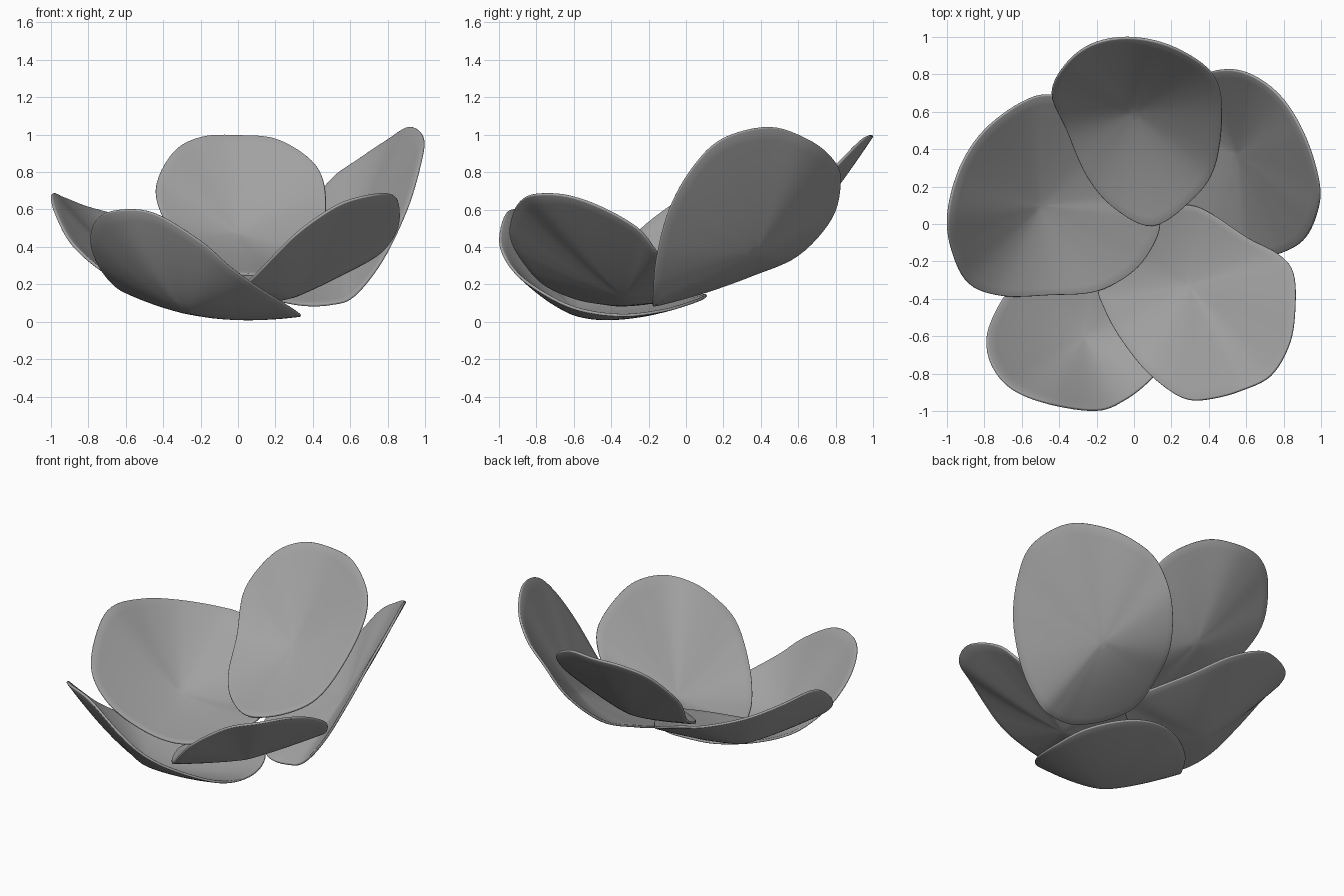
import bpy, bmesh
from mathutils import Vector, Matrix

if "Cube" in bpy.data.objects:
    bpy.data.objects.remove(bpy.data.objects["Cube"])

STEPS, RINGS, THICK = 6, 12, 0.016

# Mid grey shared by all petals
grey = bpy.data.materials.new("petal_grey")
grey.diffuse_color = (0.36, 0.36, 0.36, 1)
grey.use_nodes = True
grey.node_tree.nodes["Principled BSDF"].inputs["Base Color"].default_value = grey.diffuse_color


def closed_spline(points):
    """Smooth closed Catmull-Rom loop through the rim points."""
    p = [Vector(q) for q in points]
    n, out = len(p), []
    for i in range(n):
        a, b, c, d = p[i - 1], p[i], p[(i + 1) % n], p[(i + 2) % n]
        for s in range(STEPS):
            t = s / STEPS
            out.append(0.5 * (2 * b + (c - a) * t + (2 * a - 5 * b + 4 * c - d) * t ** 2
                              + (3 * b - a - 3 * c + d) * t ** 3))
    return out


def petal(name, centre, rim, bend=1.3):
    """Cupped petal: tilted plane plus a curved rise towards the rim."""
    c = Vector(centre)
    offs = [p - c for p in closed_spline(rim)]
    # average tilt of the petal by least squares
    xx = sum(o.x * o.x for o in offs)
    xy = sum(o.x * o.y for o in offs)
    yy = sum(o.y * o.y for o in offs)
    m = Matrix(((xx, xy), (xy, yy))).inverted()
    mean = sum(o.z for o in offs) / len(offs)
    g = m @ Vector((sum(o.x * (o.z - mean) for o in offs),
                    sum(o.y * (o.z - mean) for o in offs)))
    bm = bmesh.new()
    hub = bm.verts.new(c)
    rings = []
    for r in range(1, RINGS + 1):
        t = r / RINGS
        ring = []
        for o in offs:
            flat = g.x * o.x + g.y * o.y
            z = flat * t + (o.z - flat) * t ** bend
            ring.append(bm.verts.new(c + Vector((o.x * t, o.y * t, z))))
        rings.append(ring)
    n = len(offs)
    for i in range(n):
        j = (i + 1) % n
        bm.faces.new((hub, rings[0][i], rings[0][j]))
        for a, b in zip(rings, rings[1:]):
            bm.faces.new((a[i], b[i], b[j], a[j]))
    bmesh.ops.recalc_face_normals(bm, faces=bm.faces)
    me = bpy.data.meshes.new(name)
    bm.to_mesh(me)
    bm.free()
    me.materials.append(grey)
    ob = bpy.data.objects.new(name, me)
    bpy.context.collection.objects.link(ob)
    # thin shell with a softened rim
    sol = ob.modifiers.new("thickness", 'SOLIDIFY')
    sol.thickness, sol.offset = THICK, 0
    bev = ob.modifiers.new("soft_rim", 'BEVEL')
    bev.width, bev.segments, bev.limit_method = 0.005, 2, 'ANGLE'
    bev.angle_limit = 1.0
    me.polygons.foreach_set("use_smooth", [True] * len(me.polygons))
    return ob


# Back petal, upright
petal("back_petal", (0, .6, .47), [
    (0, .995, .995), (-.2, .97, .985), (-.35, .87, .9), (-.44, .7, .7), (-.36, .5, .48),
    (-.25, .25, .34), (-.1, .08, .27), (.1, -.01, .25), (.3, .12, .28), (.43, .3, .38),
    (.47, .6, .63), (.42, .8, .83), (.22, .94, .97)])

# Right petal, the tallest
petal("right_petal", (.56, .37, .37), [
    (.5, .825, .76), (.65, .785, .87), (.8, .66, .97), (.92, .45, 1.04), (.99, .2, .98),
    (.97, .04, .83), (.9, -.09, .6), (.77, -.16, .33), (.62, -.175, .14), (.5, -.18, .095),
    (.35, -.16, .09), (.2, -.04, .12), (.11, .13, .17), (.13, .35, .25), (.21, .6, .36),
    (.35, .78, .56)])

# Left petal, broad and low
petal("left_petal", (-.5, .1, .21), [
    (-.44, .69, .53), (-.6, .65, .56), (-.8, .5, .61), (-.93, .3, .66), (-.995, .05, .68),
    (-.97, -.15, .57), (-.88, -.32, .41), (-.7, -.385, .26), (-.45, -.38, .15),
    (-.2, -.36, .12), (0, -.25, .15), (.11, -.1, .2), (.14, .03, .235), (.09, .2, .255),
    (-.08, .45, .34), (-.25, .62, .45)])

# Front right petal
petal("front_right_petal", (.3, -.33, .14), [
    (.3, .1, .2), (.42, .05, .22), (.6, -.07, .28), (.77, -.16, .38), (.85, -.26, .5),
    (.86, -.45, .61), (.83, -.64, .675), (.73, -.81, .68), (.57, -.89, .64),
    (.43, -.93, .56), (.3, -.94, .46), (.19, -.89, .35), (.05, -.77, .21), (-.08, -.6, .13),
    (-.16, -.45, .1), (-.19, -.33, .09), (-.1, -.15, .11), (.05, 0, .16), (.18, .08, .19)])

# Front left petal, the lowest
petal("front_left_petal", (-.27, -.6, .06), [
    (-.2, -.995, .43), (-.45, -.96, .58), (-.65, -.88, .595), (-.76, -.75, .54),
    (-.785, -.6, .42), (-.73, -.45, .28), (-.62, -.28, .17), (-.48, -.08, .145),
    (-.28, .07, .14), (-.08, .11, .14), (.12, .05, .11), (.29, -.12, .06),
    (.335, -.35, .035), (.28, -.6, .075), (.1, -.82, .19), (-.05, -.94, .3)], bend=1.5)
